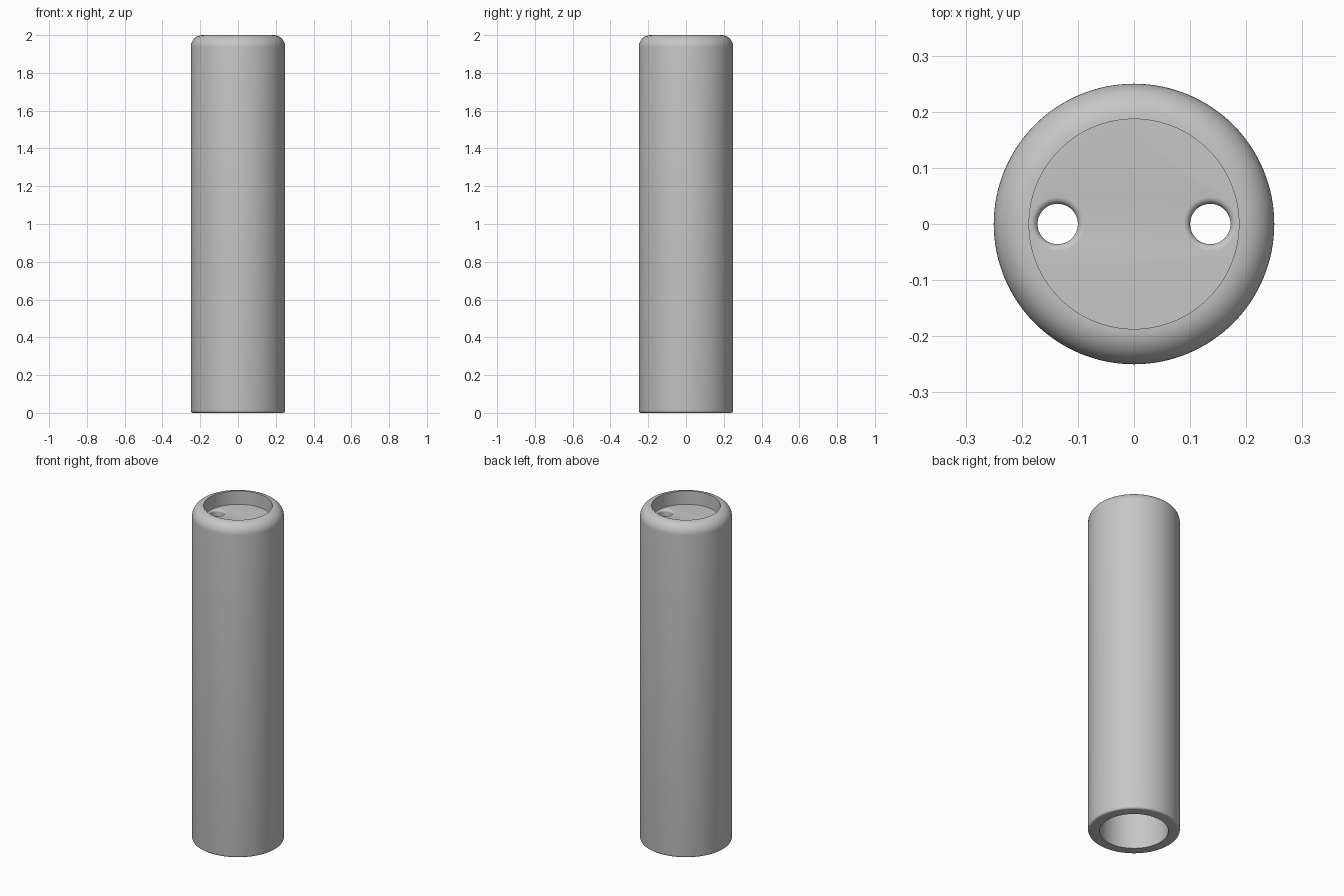
import bpy, bmesh
from math import sin, cos, pi, radians

cube = bpy.data.objects.get("Cube")
if cube:
    bpy.data.objects.remove(cube, do_unlink=True)

OUTER, INNER, HEIGHT = 0.25, 0.187, 2.0
PLATE_TOP, PLATE_BOTTOM = 1.92, 1.86
HOLE_X, HOLE_R, HOLE_FILLET = 0.136, 0.036, 0.0125

grey = bpy.data.materials.new("plain_grey")
grey.use_nodes = True
colour = (0.57, 0.57, 0.57, 1)
grey.diffuse_color = colour
grey.node_tree.nodes["Principled BSDF"].inputs["Base Color"].default_value = colour


def arc(cx, cz, r, start, end, steps):
    """Points (radius, z) along an arc, angles in degrees."""
    angles = [radians(start + (end - start) * i / steps) for i in range(steps + 1)]
    return [(cx + r * cos(a), cz + r * sin(a)) for a in angles]


def revolve(name, profile, segments, x=0):
    """Turn a profile that starts and ends on the axis into a closed solid."""
    bm = bmesh.new()
    verts = [bm.verts.new((r, 0, z)) for r, z in profile]
    edges = [bm.edges.new(pair) for pair in zip(verts, verts[1:])]
    bmesh.ops.spin(bm, geom=verts + edges, axis=(0, 0, 1), cent=(0, 0, 0),
                   angle=2 * pi, steps=segments)
    bmesh.ops.remove_doubles(bm, verts=bm.verts, dist=0.0001)
    # flat caps become single faces
    poles = [v for v in bm.verts if v.co.xy.length < 0.001]
    bmesh.ops.dissolve_verts(bm, verts=poles)
    bmesh.ops.recalc_face_normals(bm, faces=bm.faces)
    mesh = bpy.data.meshes.new(name)
    bm.to_mesh(mesh)
    bm.free()
    mesh.materials.append(grey)
    obj = bpy.data.objects.new(name, mesh)
    obj.location.x = x
    bpy.context.collection.objects.link(obj)
    return obj


# Hollow tube with rounded top rim, softened foot and a recessed plate
lip = OUTER - INNER
foot = 0.012
body = revolve("tube_body",
               [(0, PLATE_TOP), (INNER, PLATE_TOP), (INNER, HEIGHT)]
               + arc(INNER, HEIGHT - lip, lip, 90, 0, 12)
               + arc(OUTER - foot, foot, foot, 0, -90, 5)
               + [(INNER, 0), (INNER, PLATE_BOTTOM), (0, PLATE_BOTTOM)], 128)

# Two through holes with rounded upper edges
flare = HOLE_R + HOLE_FILLET
for side, sign in (("left", 1), ("right", -1)):
    cutter = revolve(side + "_hole_cutter",
                     [(0, PLATE_BOTTOM - 0.05), (HOLE_R, PLATE_BOTTOM - 0.05)]
                     + arc(flare, PLATE_TOP - HOLE_FILLET, HOLE_FILLET, 180, 90, 6)
                     + [(flare, PLATE_TOP + 0.03), (0, PLATE_TOP + 0.03)],
                     48, sign * HOLE_X)
    cutter.hide_render = True
    bpy.context.view_layer.objects.active = body
    cut = body.modifiers.new(side + "_hole", 'BOOLEAN')
    cut.operation = 'DIFFERENCE'
    cut.solver = 'EXACT'
    cut.object = cutter
    bpy.context.view_layer.update()
    bpy.ops.object.modifier_apply(modifier=cut.name)
    bpy.data.objects.remove(cutter, do_unlink=True)

bpy.ops.object.select_all(action='DESELECT')
body.select_set(True)
bpy.context.view_layer.objects.active = body
bpy.ops.object.shade_smooth_by_angle(angle=radians(35))
